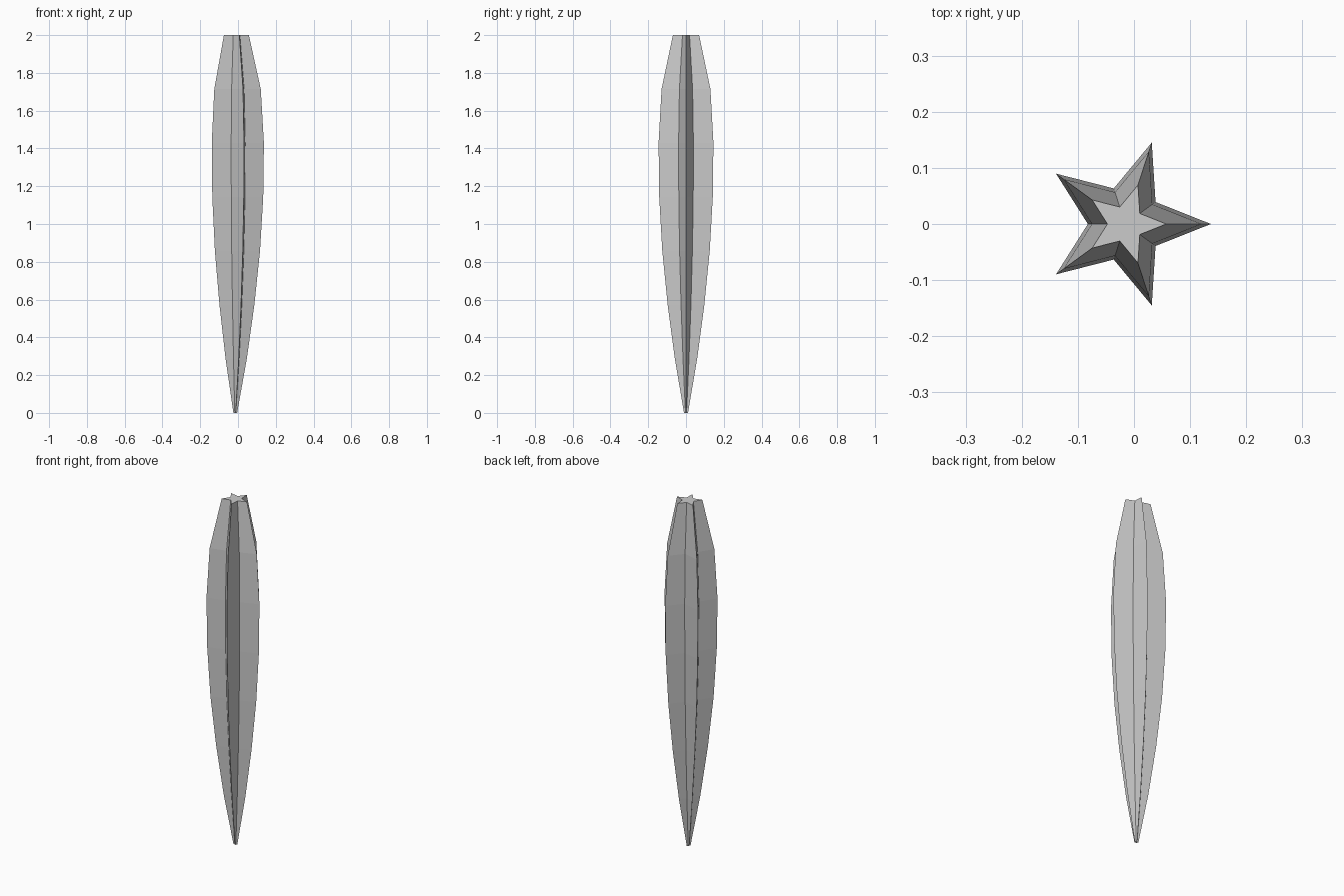
import bpy, bmesh
from math import sin, cos, pi

if "Cube" in bpy.data.objects:
    bpy.data.objects.remove(bpy.data.objects["Cube"])

# Tip radius of the star at equally spaced heights
RADII = [0.011, 0.062, 0.102, 0.132, 0.149, 0.1526, 0.136, 0.073]
INNER = 0.437        # valley radius / tip radius
CENTRE_X = -0.0155   # centres the star's bounding box on x = 0
HEIGHT = 2.0
N = 10

bm = bmesh.new()


def star_ring(radius, z):
    ring = []
    for k in range(N):
        r = radius * (INNER if k % 2 else 1.0)
        a = 2 * pi * k / N
        ring.append(bm.verts.new((CENTRE_X + r * cos(a), r * sin(a), z)))
    return ring


# Fluted sides
rings = [star_ring(r, HEIGHT * i / (len(RADII) - 1)) for i, r in enumerate(RADII)]
for low, high in zip(rings, rings[1:]):
    for k in range(N):
        j = (k + 1) % N
        bm.faces.new((low[k], low[j], high[j], high[k]))

# Star-shaped end caps
bm.faces.new(rings[-1])
bm.faces.new(rings[0][::-1])

mesh = bpy.data.meshes.new("star_fruit_body")
bm.to_mesh(mesh)
bm.free()
body = bpy.data.objects.new("star_body", mesh)
bpy.context.collection.objects.link(body)
